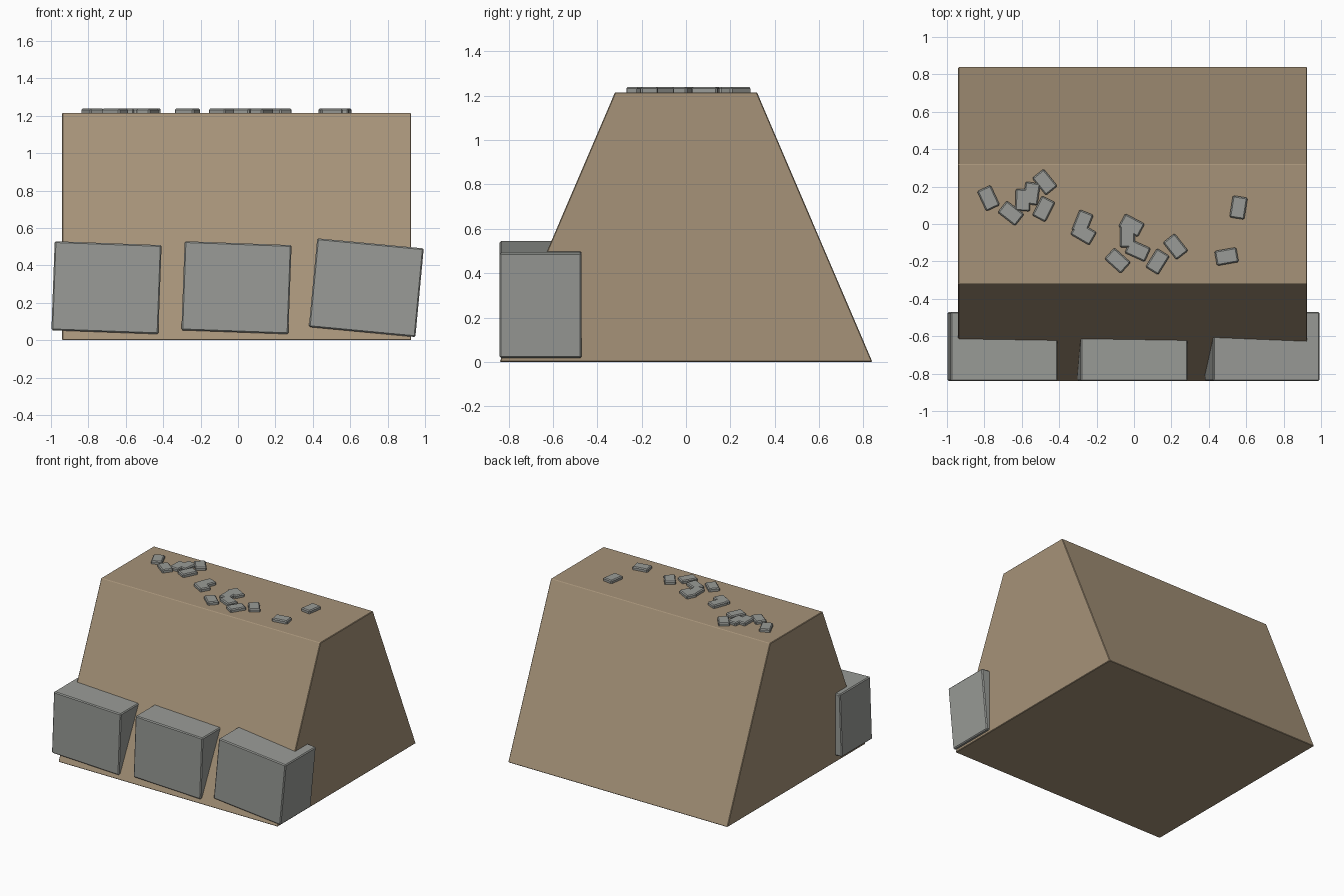
import bpy
from math import radians

if "Cube" in bpy.data.objects:
    bpy.data.objects.remove(bpy.data.objects["Cube"])


def material(name, rgb):
    m = bpy.data.materials.new(name)
    m.diffuse_color = (*rgb, 1)
    m.use_nodes = True
    m.node_tree.nodes["Principled BSDF"].inputs["Base Color"].default_value = m.diffuse_color
    return m


EARTH = material("earth", (0.38, 0.29, 0.19))
STONE = material("stone", (0.32, 0.33, 0.31))


def add_mesh(name, verts, faces, mat, bevel):
    mesh = bpy.data.meshes.new(name)
    mesh.from_pydata(verts, [], faces)
    mesh.materials.append(mat)
    obj = bpy.data.objects.new(name, mesh)
    bpy.context.collection.objects.link(obj)
    b = obj.modifiers.new("chamfer", 'BEVEL')
    b.width = bevel
    b.segments = 1
    return obj


def prism(name, profile, x0, x1, mat, bevel):
    """Extrude a (y, z) profile along x."""
    n = len(profile)
    verts = [(x, y, z) for x in (x0, x1) for y, z in profile]
    faces = [tuple(reversed(range(n))), tuple(range(n, 2 * n))]
    faces += [(i, (i + 1) % n, n + (i + 1) % n, n + i) for i in range(n)]
    return add_mesh(name, verts, faces, mat, bevel)


def block(name, size, loc, rot, bevel):
    sx, sy, sz = (s / 2 for s in size)
    obj = prism(name, [(-sy, -sz), (sy, -sz), (sy, sz), (-sy, sz)], -sx, sx, STONE, bevel)
    obj.location = loc
    obj.rotation_euler = rot
    return obj


# Sloped earth bank
prism("earth_bank", [(-0.84, 0), (0.84, 0), (0.32, 1.215), (-0.32, 1.215)],
      -0.94, 0.925, EARTH, 0.004)

# Large tilted facing stones along the front foot
for i, (x, tilt) in enumerate([(-0.703, 2.1), (-0.008, 2.1), (0.686, 5.4)]):
    block(f"facing_stone_{i + 1}", (0.572, 0.37, 0.476), (x, -0.655, 0.281),
          (0, radians(tilt), 0), 0.007)

# Scattered cobbles on the flat top: x, y, turn in degrees
COBBLES = [
    (-0.778, 0.138, 25), (-0.658, 0.057, 52), (-0.594, 0.128, -2), (-0.548, 0.163, -8),
    (-0.477, 0.224, 39), (-0.483, 0.081, -27), (-0.275, 0.008, -22), (-0.270, -0.050, 60),
    (-0.013, -0.007, 62), (-0.035, -0.066, 0), (0.020, -0.142, 66), (-0.088, -0.196, 48),
    (0.126, -0.201, -32), (0.222, -0.121, 38), (0.559, 0.088, -9), (0.495, -0.174, -80),
]
for i, (x, y, turn) in enumerate(COBBLES):
    block(f"cobble_{i + 1}", (0.08, 0.118, 0.04), (x, y, 1.219),
          (0, 0, radians(turn)), 0.007)
